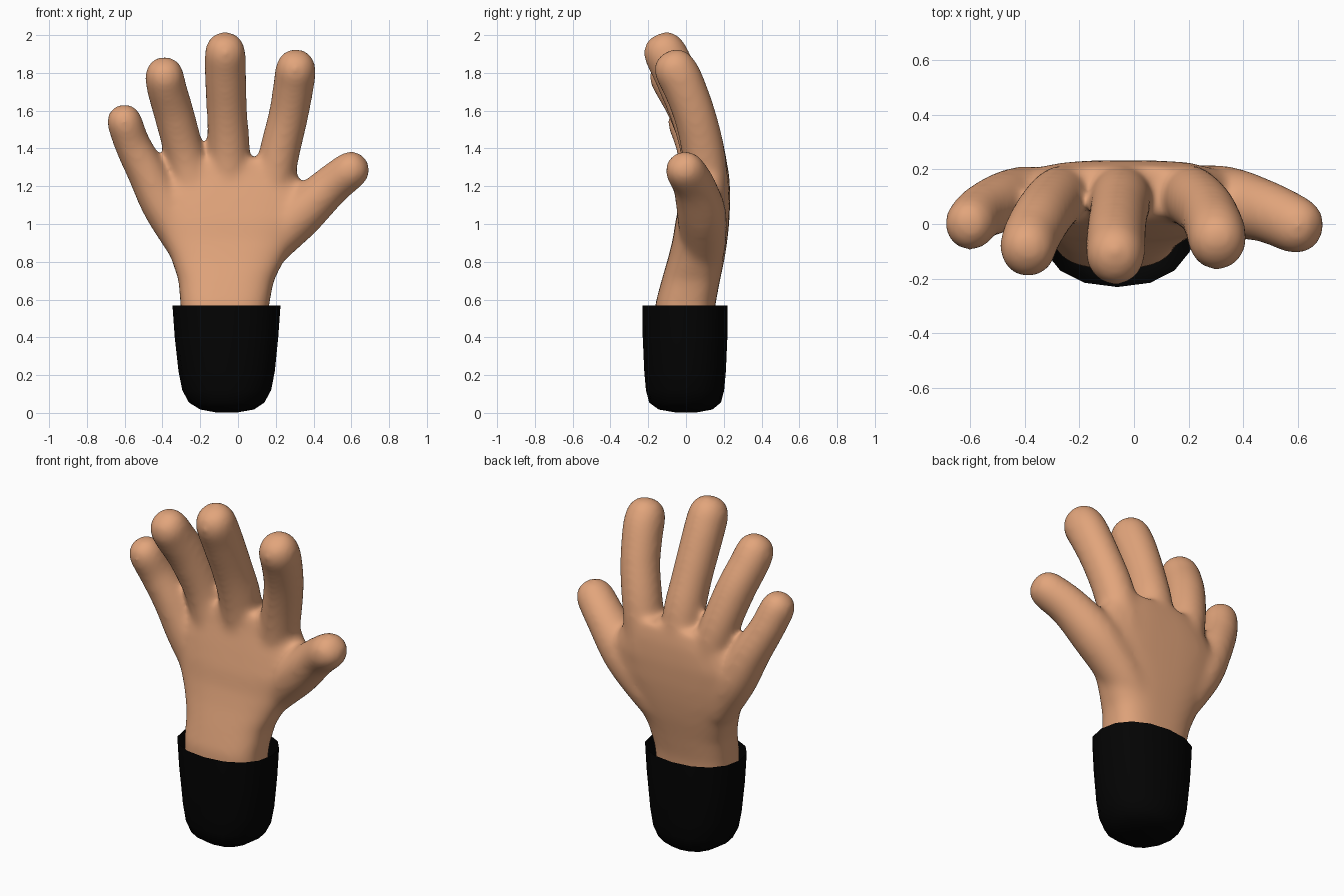
import bpy, bmesh, math
from mathutils import Vector

if "Cube" in bpy.data.objects:
    bpy.data.objects.remove(bpy.data.objects["Cube"])


def material(name, rgb):
    m = bpy.data.materials.new(name)
    m.diffuse_color = (*rgb, 1)
    m.use_nodes = True
    m.node_tree.nodes["Principled BSDF"].inputs["Base Color"].default_value = m.diffuse_color
    return m


skin = material("skin tan", (0.76, 0.375, 0.20))
black = material("sleeve black", (0.001, 0.001, 0.001))


def loft(bm, rings, sides, power=1.0, cap_end=True):
    """Skin a list of (centre, u axis, v axis) rings into a tube."""
    def se(t):
        return math.copysign(abs(t) ** power, t)
    loops = []
    for c, u, v in rings:
        loops.append([bm.verts.new(c + u * se(math.cos(2 * math.pi * i / sides))
                                   + v * se(math.sin(2 * math.pi * i / sides)))
                      for i in range(sides)])
    for a, b in zip(loops, loops[1:]):
        for i in range(sides):
            j = (i + 1) % sides
            bm.faces.new((a[i], a[j], b[j], b[i]))
    bm.faces.new(loops[0][::-1])
    if cap_end:
        bm.faces.new(loops[-1])


def slab(sections):
    """Horizontal rings from (z, x min, x max, y min, y max)."""
    return [(Vector(((a + b) / 2, (c + d) / 2, z)),
             Vector(((b - a) / 2, 0, 0)), Vector((0, (d - c) / 2, 0)))
            for z, a, b, c, d in sections]


def spline(pts, steps=6):
    """Catmull-Rom through (x, y, z, radius) points."""
    p = [Vector(q) for q in pts]
    p = [2 * p[0] - p[1]] + p + [2 * p[-1] - p[-2]]
    out = []
    for i in range(1, len(p) - 2):
        for s in range(steps):
            t = s / steps
            out.append(0.5 * (2 * p[i] + (p[i + 1] - p[i - 1]) * t
                              + (2 * p[i - 1] - 5 * p[i] + 4 * p[i + 1] - p[i + 2]) * t ** 2
                              + (3 * p[i] - p[i - 1] - 3 * p[i + 1] + p[i + 2]) * t ** 3))
    return out + [p[-2]]


def digit(bm, pts):
    """Blunt round-ended tube along a smooth path."""
    path = spline(pts)
    rings = []
    for i, q in enumerate(path):
        a, b = path[max(i - 1, 0)], path[min(i + 1, len(path) - 1)]
        t = (b - a).to_3d().normalized()
        u = Vector((0, 1, 0)).cross(t).normalized()
        v = t.cross(u)
        r = q.w + 0.007
        rings.append((q.to_3d(), u * r, v * r * 1.06))
    c = path[-1].to_3d()
    for k in range(1, 7):
        ang = math.radians(14 * k)
        w = math.cos(ang) ** 0.75
        rings.append((c + t * (r + 0.009) * math.sin(ang), u * r * w, v * r * w * 1.06))
    loft(bm, rings, 20)


def make(name, bm, mat):
    bmesh.ops.recalc_face_normals(bm, faces=bm.faces[:])
    me = bpy.data.meshes.new(name)
    bm.to_mesh(me)
    bm.free()
    me.materials.append(mat)
    ob = bpy.data.objects.new(name, me)
    bpy.context.collection.objects.link(ob)
    for f in me.polygons:
        f.use_smooth = True
    return ob


# Hand: palm and five digits fused into one smooth skin
bm = bmesh.new()
loft(bm, slab([
    (0.38, -0.29, 0.15, -0.165, 0.14),
    (0.57, -0.305, 0.165, -0.165, 0.155),
    (0.70, -0.315, 0.19, -0.13, 0.18),
    (0.82, -0.355, 0.25, -0.095, 0.205),
    (0.92, -0.40, 0.31, -0.07, 0.22),
    (1.02, -0.43, 0.37, -0.055, 0.23),
    (1.15, -0.45, 0.375, -0.025, 0.235),
    (1.25, -0.39, 0.32, 0.0, 0.23),
    (1.345, -0.30, 0.25, 0.02, 0.213)]), 40, 0.72)

digits = [
    # little finger
    [(-0.28, 0.09, 0.88, 0.09), (-0.395, 0.095, 1.09, 0.105), (-0.478, 0.08, 1.265, 0.10),
     (-0.558, 0.045, 1.42, 0.09), (-0.597, 0.005, 1.53, 0.089)],
    # ring finger
    [(-0.22, 0.11, 1.12, 0.10), (-0.28, 0.095, 1.36, 0.10), (-0.338, 0.025, 1.58, 0.101),
     (-0.378, -0.05, 1.72, 0.10), (-0.387, -0.08, 1.77, 0.099)],
    # middle finger
    [(-0.05, 0.12, 1.12, 0.10), (-0.048, 0.09, 1.38, 0.106), (-0.058, 0.03, 1.58, 0.102),
     (-0.067, -0.055, 1.79, 0.104), (-0.068, -0.105, 1.895, 0.104)],
    # index finger
    [(0.17, 0.12, 1.12, 0.10), (0.22, 0.092, 1.38, 0.102), (0.268, 0.045, 1.58, 0.10),
     (0.297, -0.02, 1.75, 0.103), (0.304, -0.05, 1.806, 0.103)],
    # thumb
    [(0.08, 0.08, 0.80, 0.10), (0.19, 0.09, 0.91, 0.11), (0.335, 0.082, 1.055, 0.118),
     (0.485, 0.045, 1.197, 0.102), (0.586, 0.0, 1.277, 0.096)],
]
for d in digits:
    digit(bm, d)
hand = make("hand", bm, skin)
fuse = hand.modifiers.new("fuse", 'REMESH')
fuse.mode = 'VOXEL'
fuse.voxel_size = 0.014
fuse.use_smooth_shade = True
relax = hand.modifiers.new("relax", 'SMOOTH')
relax.factor = 0.5
relax.iterations = 36

# Sleeve cuff: open-topped cup with a rounded bottom
bm = bmesh.new()
loft(bm, slab([
    (0.003, -0.12, 0.0, -0.06, 0.06),
    (0.018, -0.20, 0.085, -0.145, 0.14),
    (0.055, -0.26, 0.14, -0.195, 0.185),
    (0.12, -0.295, 0.175, -0.212, 0.202),
    (0.22, -0.315, 0.195, -0.221, 0.211),
    (0.40, -0.335, 0.213, -0.229, 0.219),
    (0.568, -0.347, 0.225, -0.231, 0.221)]), 16, 0.9, cap_end=False)
make("sleeve_cuff", bm, black)
